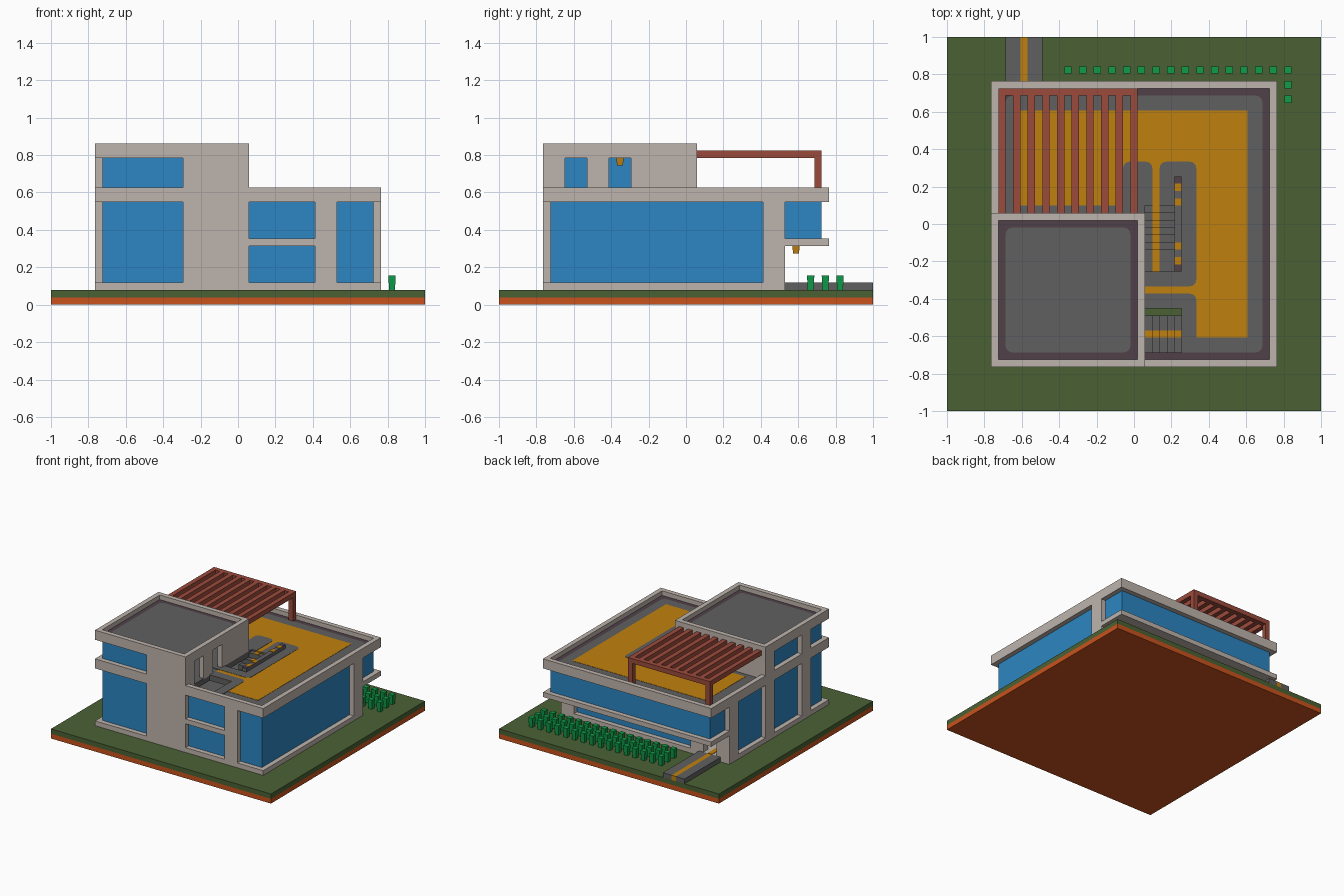
import bpy, bmesh

cube = bpy.data.objects.get("Cube")
if cube:
    bpy.data.objects.remove(cube, do_unlink=True)

U = 2 / 51  # grid unit; all sizes below are in grid units


def material(name, srgb):
    lin = [((c / 255 + 0.055) / 1.055) ** 2.4 for c in srgb] + [1]
    m = bpy.data.materials.new(name)
    m.use_nodes = True
    m.diffuse_color = lin
    m.node_tree.nodes["Principled BSDF"].inputs["Base Color"].default_value = lin
    return m


CONCRETE = material("warm concrete", (190, 180, 172))
GLASS = material("blue glass", (44, 134, 194))
GRASS = material("grass green", (74, 97, 52))
SOIL = material("orange soil", (200, 82, 28))
BUSH = material("bright green", (14, 156, 72))
WOOD = material("golden wood", (192, 128, 14))
STONE = material("grey stone", (96, 96, 96))
TRIM = material("dark mauve", (80, 65, 72))
TIMBER = material("red timber", (156, 75, 60))


def boxes(name, mat, parts, taper=1.0, round_corners=0.0):
    """One object from boxes (x0, x1, y0, y1, z0, z1); taper narrows the bottom."""
    bm = bmesh.new()
    for x0, x1, y0, y1, z0, z1 in parts:
        verts = bmesh.ops.create_cube(bm, size=1)["verts"]
        for v in verts:
            k = taper if v.co.z < 0 else 1
            v.co = (((x0 + x1) / 2 + v.co.x * (x1 - x0) * k) * U,
                    ((y0 + y1) / 2 + v.co.y * (y1 - y0) * k) * U,
                    ((z0 + z1) / 2 + v.co.z * (z1 - z0)) * U)
    if round_corners:
        upright = [e for e in bm.edges
                   if abs(e.verts[0].co.z - e.verts[1].co.z) > 1e-5]
        bmesh.ops.bevel(bm, geom=upright, offset=round_corners * U, segments=4,
                        profile=0.5, affect='EDGES')
    mesh = bpy.data.meshes.new(name)
    bm.to_mesh(mesh)
    bm.free()
    mesh.materials.append(mat)
    ob = bpy.data.objects.new(name, mesh)
    bpy.context.collection.objects.link(ob)
    return ob


def ring(a0, a1, b0, b1, z0, z1, w=1):
    """Four boxes around a rectangle."""
    return [(a0, a1, b0, b0 + w, z0, z1), (a0, a1, b1 - w, b1, z0, z1),
            (a0, a0 + w, b0 + w, b1 - w, z0, z1), (a1 - w, a1, b0 + w, b1 - w, z0, z1)]


# Ground
boxes("soil_layer", SOIL, [(-25.5, 25.5, -25.5, 25.5, 0, 1)])
boxes("lawn", GRASS, [(-25.5, 25.5, -25.5, 25.5, 1, 2)])
boxes("path_paving", STONE, [(-17.5, -15.5, 13.5, 25.5, 2, 3),
                             (-14.5, -12.5, 13.5, 25.5, 2, 3)])
boxes("path_stripe", WOOD, [(-15.5, -14.5, 13.5, 25.5, 2, 3),
                            (-15.5, -14.5, 5, 13.5, 3, 3.08)])
boxes("hedge_bushes", BUSH,
      [(x - .5, x + .5, y - .5, y + .5, 2, 4) for x in range(-9, 22, 2) for y in (17, 19, 21)],
      taper=0.8)

# Slabs and roof rims
boxes("base_slab", CONCRETE, [(-19.5, 19.5, -19.5, 13.5, 2, 3)])
boxes("balcony_slab", CONCRETE, [(-19.5, 19.5, 13.5, 19.5, 8, 9)])
boxes("roof_rim", CONCRETE, ring(-19.5, 19.5, -19.5, 19.5, 14, 16))
boxes("tower_roof_slab", CONCRETE, [(-19.5, 1.5, -19.5, 1.5, 20, 21)])
boxes("tower_roof_rim", CONCRETE, ring(-19.5, 1.5, -19.5, 1.5, 21, 22))
boxes("tower_roof_trim", TRIM, [(-18.5, .5, -18.5, .5, 21, 21.05)])
boxes("tower_roof_deck", STONE, [(-17.5, -.5, -17.5, -.5, 21, 21.15)], round_corners=.9)

# Walls and pillars standing proud of the glass
boxes("front_walls", CONCRETE, [(-7.5, 1.5, -19.5, -18, 3, 20),
                                (10.5, 13.5, -19.5, -18, 3, 14),
                                (1.5, 10.5, -19.5, -18, 8, 9)])
boxes("side_pillars", CONCRETE, [(-19.5, -18, -13.5, -10.5, 3, 20),
                                 (-19.5, -18, -1.5, 1.5, 3, 20),
                                 (-19.5, -18, 10.5, 13.5, 3, 14),
                                 (18, 19.5, 10.5, 13.5, 3, 14)])
boxes("back_pillars", CONCRETE, [(-19.5, -16.5, 12, 13.5, 3, 8),
                                 (-13.5, -10.5, 12, 13.5, 3, 8),
                                 (16.5, 19.5, 12, 13.5, 3, 8)])
boxes("tower_door_wall", CONCRETE, [(.5, 1.5, -19.5, -16.5, 15, 20),
                                    (.5, 1.5, -13.5, -10.5, 15, 20),
                                    (.5, 1.5, -7.5, 1.5, 15, 20)])
boxes("tower_back_wall", CONCRETE, [(-19.5, 1.5, .5, 1.5, 15, 20)])

# Glazing
boxes("tower_glass", GLASS, [(-18.5, -7.5, -18.5, -18, 3, 20),
                             (-18.5, -18, -18, .5, 3, 20)])
boxes("house_glass", GLASS, [(1.5, 10.5, -18.5, -18, 3, 14),
                             (13.5, 18.5, -18.5, -18, 3, 14),
                             (18, 18.5, -18, 10.5, 3, 14),
                             (-18.5, -18, 1.5, 10.5, 3, 14),
                             (-10.5, 16.5, 12, 12.5, 3, 8)])
boxes("upper_back_glass", GLASS, [(-18.5, 18.5, 18, 18.5, 9, 14),
                                  (-18.5, -18, 13.5, 18, 9, 14),
                                  (18, 18.5, 13.5, 18, 9, 14)])

# Roof terrace: layered deck plates with two stair openings
deck = [
    boxes("roof_deck", STONE, [(-18.5, 18.5, -18.5, 18.5, 14, 15)]),
    boxes("roof_trim", TRIM, [(-18.5, 18.5, -18.5, 18.5, 15, 15.05)]),
    boxes("roof_paving", STONE, [(-17.5, 17.5, -17.5, 17.5, 15, 15.1)], round_corners=.9),
    boxes("terrace_wood_back", WOOD, [(-15.5, 15.5, 2.5, 15.5, 15, 15.15)]),
    boxes("terrace_wood_side", WOOD, [(1.5, 15.5, -15.5, 2.5, 15, 15.15)]),
    boxes("stair_border_left", STONE, [(-1.5, 2.5, -8.5, 8.5, 15, 15.2)], round_corners=.9),
    boxes("stair_border_right", STONE, [(3.5, 8.5, -8.5, 8.5, 15, 15.2)], round_corners=.9),
    boxes("stair_border_front", STONE, [(1.5, 7, -8.5, -6.5, 15, 15.2)]),
    boxes("lower_stair_border", STONE, [(-2, 8.5, -17.5, -9.5, 15, 15.2)], round_corners=.9),
    boxes("upper_floor", STONE, [(-18, 18, -18, 13.5, 8, 9)]),
]
upper_opening = boxes("upper_stair_cutter", STONE, [(1.5, 5.5, -6.5, 2.5, 13.5, 15.8)])
lower_opening = boxes("lower_stair_cutter", STONE, [(1.5, 6.5, -17.5, -11.5, 7, 15.8)])
for cutter in (upper_opening, lower_opening):
    cutter.hide_render = True
    cutter.hide_set(True)
    for ob in deck:
        mod = ob.modifiers.new(cutter.name, 'BOOLEAN')
        mod.operation = 'DIFFERENCE'
        mod.solver = 'EXACT'
        mod.object = cutter

# Stairs with a carpet stripe
boxes("upper_stairs", STONE, [(.5, 5.5, 1.5 - i, 2.5 - i, 9, 14.9 - i) for i in range(6)])
boxes("upper_stair_carpet", WOOD,
      [(2.5, 3.5, 1.5 - i, 2.5 - i, 14.9 - i, 15 - i) for i in range(6)]
      + [(2.5, 3.5, -6.5, -3.5, 9, 9.08)])
boxes("lower_stairs", STONE,
      [(5.5 - i, 6.5 - i, -17.5, -12.5, 3, 8.9 - i) for i in range(6)])
boxes("lower_stair_carpet", WOOD,
      [(5.5 - i, 6.5 - i, -15.5, -14.5, 8.9 - i, 9 - i) for i in range(6)])
boxes("indoor_planting", GRASS, [(1.5, 6.5, -12.5, -11.5, 3, 3.1)])

# Stair railing with coloured caps
boxes("stair_railing", STONE, [(5.5, 6.5, -6.5, 6.5, 15, 15.9)])
boxes("railing_end_caps", TRIM, [(5.5, 6.5, y - .5, y + .5, 15.9, 16) for y in (-6, 6)])
boxes("railing_wood_caps", WOOD, [(5.5, 6.5, y - .5, y + .5, 15.9, 16) for y in (-5, -3, 3, 5)])

# Pergola
boxes("pergola_slats", TIMBER,
      [(x - .5, x + .5, 1.5, 17.5, 20, 21) for x in range(-18, 1, 2)])
boxes("pergola_beam", TIMBER, [(-18.5, .5, 17.5, 18.5, 20, 21)])
boxes("pergola_posts", TIMBER, [(x - .5, x + .5, 17.5, 18.5, 15, 20) for x in (-18, 0)])

# Hanging lamps
boxes("porch_lamp", WOOD, [(-15.5, -14.5, 14.5, 15.5, 7, 8)], taper=0.8)
boxes("tower_lamp", WOOD, [(-9.5, -8.5, -9.5, -8.5, 19, 20)], taper=0.8)
